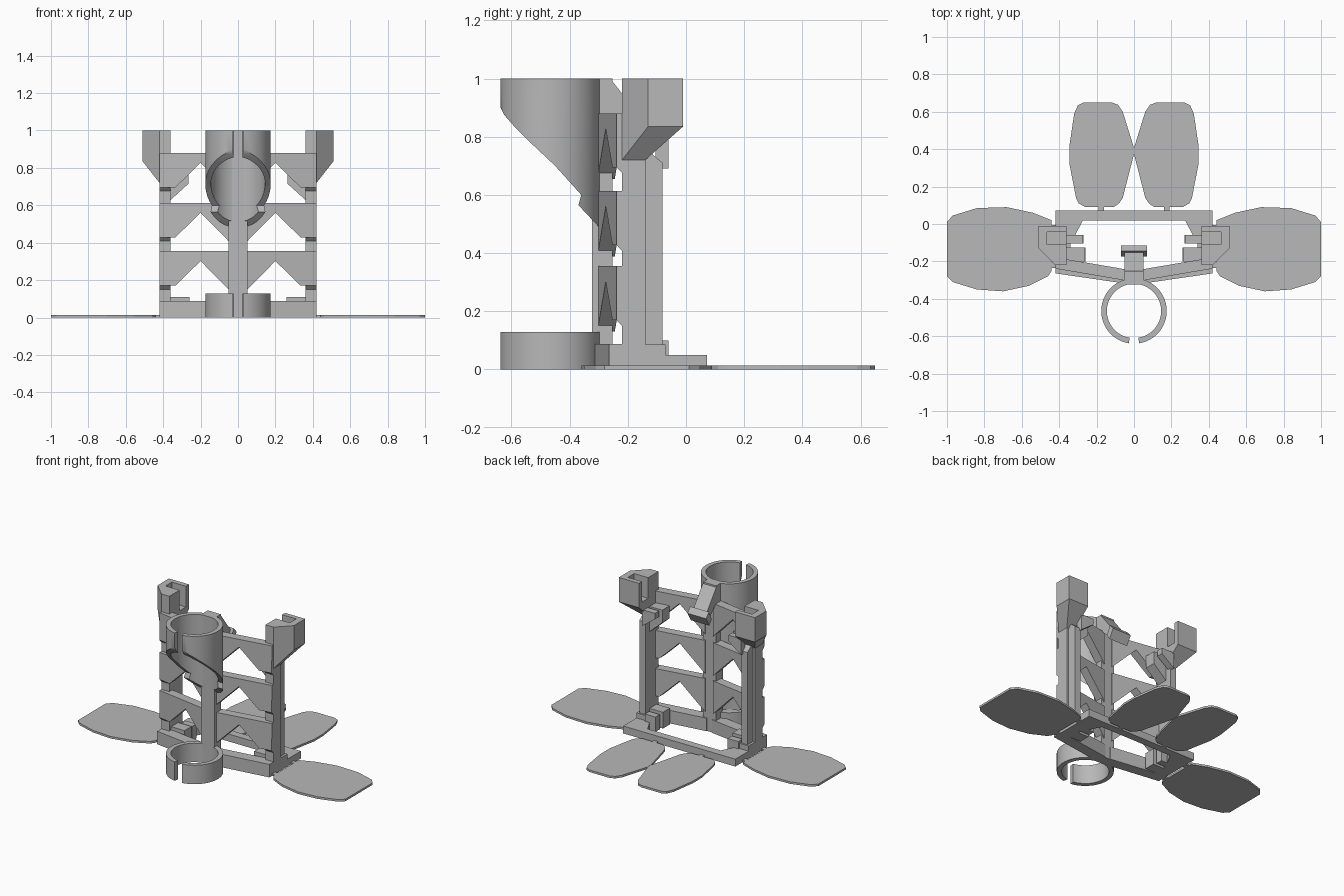
import bpy, bmesh, math
from mathutils import Vector

if "Cube" in bpy.data.objects:
    bpy.data.objects.remove(bpy.data.objects["Cube"], do_unlink=True)

grey = bpy.data.materials.new("plain_grey")
grey.use_nodes = True
COLOUR = (0.48, 0.48, 0.48, 1)
grey.diffuse_color = COLOUR
grey.node_tree.nodes["Principled BSDF"].inputs["Base Color"].default_value = COLOUR


def finish(name, bm, mirror=False):
    bmesh.ops.recalc_face_normals(bm, faces=bm.faces)
    mesh = bpy.data.meshes.new(name)
    bm.to_mesh(mesh)
    bm.free()
    mesh.materials.append(grey)
    ob = bpy.data.objects.new(name, mesh)
    bpy.context.collection.objects.link(ob)
    if mirror:
        ob.modifiers.new("Mirror", 'MIRROR')
    return ob


def prism(name, points, axis, low, high, mirror=False, shear=0):
    """Extrude a 2D outline along an axis; shear slides y with x."""
    place = {'x': lambda a, b, t: (t, a, b),
             'y': lambda a, b, t: (a, t + shear * a, b),
             'z': lambda a, b, t: (a, b, t)}[axis]
    bm = bmesh.new()
    ends = [[bm.verts.new(place(a, b, t)) for a, b in points] for t in (low, high)]
    n = len(points)
    for ring in ends:
        bm.faces.new(ring)
    for i in range(n):
        j = (i + 1) % n
        bm.faces.new((ends[0][i], ends[0][j], ends[1][j], ends[1][i]))
    return finish(name, bm, mirror)


def box(name, x, y, z, mirror=False):
    return prism(name, [(x[0], y[0]), (x[1], y[0]), (x[1], y[1]), (x[0], y[1])],
                 'z', z[0], z[1], mirror)


def carve(ob, cutter):
    mod = ob.modifiers.new("Cut", 'BOOLEAN')
    mod.operation, mod.solver, mod.object = 'DIFFERENCE', 'EXACT', cutter
    bpy.context.view_layer.objects.active = ob
    bpy.ops.object.modifier_apply(modifier=mod.name)
    bpy.data.objects.remove(cutter, do_unlink=True)


def split_tube(name, low, high, outer=0.175, inner=0.145, segments=56):
    """Tube with a narrow slot at the front."""
    gap = 0.16
    angles = [-math.pi / 2 + gap + i * (2 * math.pi - 2 * gap) / segments
              for i in range(segments + 1)]
    outline = [(r * math.cos(a), -0.465 + r * math.sin(a))
               for r, seq in ((outer, angles), (inner, angles[::-1])) for a in seq]
    return prism(name, outline, 'z', low, high)


def smooth(ob):
    bpy.ops.object.select_all(action='DESELECT')
    ob.select_set(True)
    bpy.context.view_layer.objects.active = ob
    bpy.ops.object.shade_smooth_by_angle(angle=math.radians(30))


# Thin ground pads and their tabs
PAD = 0.014
prism("side_pad", [(0.44, 0.02), (0.54, 0.06), (0.68, 0.09), (0.84, 0.085),
                   (0.97, 0.045), (1, 0.01), (1, -0.28), (0.97, -0.31),
                   (0.84, -0.35), (0.7, -0.36), (0.56, -0.33), (0.46, -0.28),
                   (0.44, -0.25)], 'z', 0, PAD, True)
prism("back_pad", [(0.001, 0.41), (0.06, 0.6), (0.085, 0.637), (0.12, 0.65),
                   (0.27, 0.65), (0.3, 0.635), (0.32, 0.59), (0.345, 0.42),
                   (0.345, 0.32), (0.31, 0.14), (0.295, 0.11), (0.26, 0.09),
                   (0.11, 0.09), (0.08, 0.11), (0.06, 0.14), (0.001, 0.37)],
      'z', 0, PAD, True)
box("back_tab", (0.16, 0.19), (0.06, 0.1), (0, PAD), True)
for y in (-0.22, -0.02):
    box("side_tab", (0.41, 0.45), (y - 0.015, y + 0.015), (0, PAD), True)

# Base frame
box("base_back_rail", (-0.42, 0.42), (0.02, 0.072), (0, 0.05))
box("base_side_rail", (0.35, 0.42), (-0.22, 0.03), (0, 0.05), True)
box("base_side_block", (0.34, 0.42), (-0.22, -0.07), (0, 0.085), True)
prism("base_corner", [(0.27, 0.025), (0.36, 0.025), (0.36, -0.06), (0.315, -0.06)],
      'z', 0, 0.05, True)
box("base_inner_clip", (0.27, 0.35), (-0.105, -0.06), (0, 0.1), True)
box("base_outer_clip", (0.26, 0.36), (-0.2, -0.125), (0, 0.11), True)
prism("base_front_rail", [(0.02, 0), (0.42, 0), (0.42, 0.088), (0.02, 0.088)],
      'y', -0.325, -0.25, True, shear=0.145)

# Arched front bands, three tiers
for top in (0.355, 0.613, 0.88):
    prism("arched_band", [(0.42, top), (0.03, top), (0.03, top - 0.225),
                          (0.2, top - 0.053), (0.335, top - 0.185),
                          (0.42, top - 0.185)], 'y', -0.31, -0.25, True, shear=0.17)
    prism("band_support", [(-0.239, top - 0.185), (-0.2, top - 0.225),
                           (-0.2, top - 0.1), (-0.239, top - 0.1)],
          'x', 0.36, 0.42, True)

# Side posts
box("side_post", (0.36, 0.42), (-0.22, -0.14), (0, 0.75), True)
prism("post_rear_strip", [(-0.14, 0.08), (-0.08, 0.08), (-0.08, 0.71), (-0.14, 0.76)],
      'x', 0.36, 0.405, True)
box("post_upper_front", (0.36, 0.42), (-0.22, -0.18), (0.7, 0.88), True)

# Top holders with an inward-opening pocket
plan = [(0.36, -0.22), (0.42, -0.22), (0.51, -0.13), (0.51, -0.01), (0.36, -0.01)]
bm = bmesh.new()
for x, y in plan:
    bm.verts.new((x, y, 1))
for x, y in plan[2:]:
    bm.verts.new((x, y, 0.835))
for x in (0.36, 0.42):
    for y in (-0.22, -0.14):
        bm.verts.new((x, y, 0.72))
bmesh.ops.convex_hull(bm, input=bm.verts)
bmesh.ops.dissolve_limit(bm, angle_limit=0.01, verts=bm.verts, edges=bm.edges)
holder = finish("top_holder", bm)
carve(holder, box("pocket", (0.3, 0.465), (-0.11, -0.042), (0.86, 1.1)))
holder.modifiers.new("Mirror", 'MIRROR')

# Inner brackets below the holders
prism("inner_bracket", [(0.37, 0.62), (0.265, 0.715), (0.265, 0.8), (0.37, 0.8)],
      'y', -0.2, -0.125, True)
prism("inner_bracket_lip", [(0.37, 0.69), (0.275, 0.76), (0.275, 0.8), (0.37, 0.8)],
      'y', -0.105, -0.06, True)

# Centre post and rear hook
box("centre_post", (-0.05, 0.05), (-0.324, -0.252), (0, 1))
prism("rear_arm", [(-0.3, 1), (-0.26, 1), (-0.225, 0.955), (-0.13, 0.83),
                   (-0.16, 0.79), (-0.25, 0.88), (-0.3, 0.88)], 'x', -0.05, 0.05)
prism("rear_hook_bar", [(-0.145, 0.87), (-0.115, 0.835), (-0.15, 0.775),
                        (-0.175, 0.81)], 'x', -0.07, 0.07)

# Slotted holding tubes
smooth(split_tube("lower_ring", 0, 0.128))
upper = split_tube("upper_tube", 0.48, 1)
carve(upper, prism("scoop", [(-0.8, 0.93), (-0.645, 0.915), (-0.625, 0.875), (-0.59, 0.835),
                             (-0.535, 0.78), (-0.45, 0.7), (-0.36, 0.6),
                             (-0.37, 0.565), (-0.295, 0.485), (-0.2, 0.4),
                             (-0.8, 0.4)], 'x', -0.3, 0.3))
smooth(upper)
